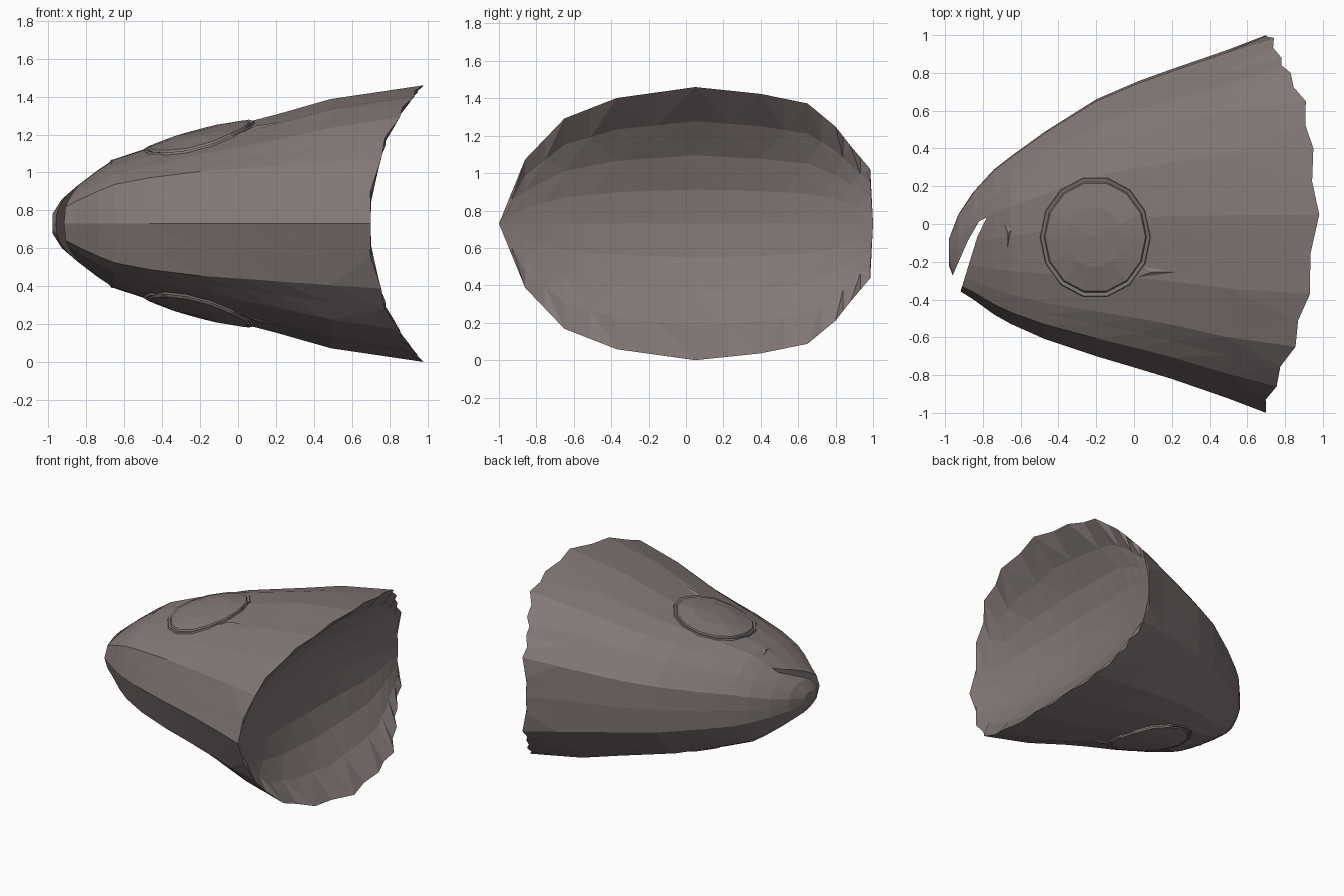
import bpy, bmesh, math
from mathutils import Vector
from mathutils.bvhtree import BVHTree

if "Cube" in bpy.data.objects:
    bpy.data.objects.remove(bpy.data.objects["Cube"])

MID = 0.73  # the head lies on its side, mirrored about this height
skin = bpy.data.materials.new("grey_brown_skin")
skin.diffuse_color = (0.225, 0.187, 0.180, 1)
skin.use_nodes = True
skin.node_tree.nodes["Principled BSDF"].inputs["Base Color"].default_value = skin.diffuse_color


def make(name, bm):
    bmesh.ops.remove_doubles(bm, verts=bm.verts, dist=0.0005)
    bmesh.ops.recalc_face_normals(bm, faces=bm.faces)
    me = bpy.data.meshes.new(name)
    bm.to_mesh(me)
    bm.free()
    ob = bpy.data.objects.new(name, me)
    bpy.context.collection.objects.link(ob)
    me.materials.append(skin)
    return ob


def face(bm, verts):
    pts = []
    for v in verts:
        if all((v.co - p.co).length > 1e-4 for p in pts):
            pts.append(v)
    if len(pts) > 2:
        bm.faces.new(pts)


# Half cross-section from back to belly: (position, half width at neck, half width at snout)
PROFILE = [(1, 0, 0), (.985, .4, .36), (.88, .57, .56), (.8, .71, .70), (.65, .88, .89),
           (.4, .95, .99), (.05, 1, .98), (-.37, .92, .88), (-.65, .77, .75),
           (-.86, .47, .60), (-1, 0, 0)]
fine = []
for p, q in zip(PROFILE, PROFILE[1:]):
    fine += [p, tuple((a + b) / 2 for a, b in zip(p, q))]
fine.append(PROFILE[-1])
N = len(fine)
# Stations from snout: x, belly y, back y, half width
STATIONS = [(-.98, -.22, -.08, .05), (-.93, -.35, .05, .13), (-.85, -.40, .17, .20),
            (-.74, -.48, .29, .285), (-.65, -.53, .36, .345), (-.47, -.61, .49, .405),
            (-.2, -.70, .66, .485), (.02, -.765, .755, .535), (.2, -.82, .82, .58),
            (.49, -.92, .92, .66), (.70, -1, 1, .73)]


def width(i, x):
    front = min(1, max(0, (.7 - x) / 1.2))
    return fine[i][1] * (1 - front) + fine[i][2] * front


def cut_x(i, z, rag=1):
    """Cut face outline; rag is 1 on the ragged rim and fades inwards."""
    return .70 + .27 * (abs(z) / .73) ** 2.4 + rag * .011 * (-1) ** i * (0 < i < N - 1)


# Head skin with a hollowed cut face at the neck
bm = bmesh.new()
rings = []
order = [(i, 1) for i in range(N)] + [(i, -1) for i in range(N - 2, 0, -1)]
for x, lo, hi, hw in STATIONS:
    ring = []
    for i, s in order:
        z = s * width(i, x) * hw
        ring.append(bm.verts.new((cut_x(i, z) if x == STATIONS[-1][0] else x,
                                  (lo + hi) / 2 + (hi - lo) / 2 * fine[i][0], MID + z)))
    rings.append(ring)
n = len(order)
for a, b in zip(rings, rings[1:]):
    for k in range(n):
        m = (k + 1) % n
        face(bm, (a[k], b[k], b[m], a[m]))
bm.faces.new(rings[0])
COLS = 8
DEPTH = .13
grid = []
for i, (v, w, _) in enumerate(fine):
    row = []
    for j in range(COLS + 1):
        t = 2 * j / COLS - 1
        z = w * .73 * t
        sink = DEPTH * (1 - v * v) * (1 - t * t)
        row.append(bm.verts.new((cut_x(i, z, abs(t) ** 8) - sink, v, MID + z)))
    grid.append(row)
for i, (a, b) in enumerate(zip(grid, grid[1:])):
    for j in range(COLS):
        q = (a[j], a[j + 1], b[j + 1], b[j])
        if (i + j) % 2:
            q = q[1:] + q[:1]
        face(bm, (q[0], q[1], q[2]))
        face(bm, (q[0], q[2], q[3]))
bmesh.ops.remove_doubles(bm, verts=bm.verts, dist=0.0005)
bmesh.ops.triangulate(bm, faces=[f for f in bm.faces if len(f.verts) == 4])
surface = BVHTree.FromBMesh(bm)
head = make("fish_head", bm)

# Mouth cutter: a wedge through the whole snout
outline = [(-.78, .035), (-.82, .015), (-.88, -.09), (-.95, -.25), (-1.03, -.42),
           (-.94, -.43), (-.91, -.33), (-.83, -.07)]
bm = bmesh.new()
base = bm.faces.new([bm.verts.new((x, y, .2)) for x, y in outline])
ext = bmesh.ops.extrude_face_region(bm, geom=[base])
for v in ext["geom"]:
    if isinstance(v, bmesh.types.BMVert):
        v.co.z = 1.26
cutter = make("mouth_cutter", bm)
mod = head.modifiers.new("mouth", "BOOLEAN")
mod.operation = "DIFFERENCE"
mod.solver = "EXACT"
mod.object = cutter
cutter.hide_render = True
bpy.context.view_layer.objects.active = head
bpy.ops.object.modifier_apply(modifier=mod.name)
bpy.data.objects.remove(cutter)


def on_skin(x, y, lift, side):
    hit = surface.ray_cast(Vector((x, y, 3)), Vector((0, 0, -1)))[0]
    return (x, y, MID + side * (hit.z - MID + lift))


# Eyes: low rim and shallow dome following the skin
EYE = [(1.0, -.008), (.98, .012), (.92, .004), (.90, .014), (.5, .024)]
SIDES = 14
for side, label in ((1, "left"), (-1, "right")):
    bm = bmesh.new()
    loops = []
    for r, lift in EYE:
        loops.append([bm.verts.new(on_skin(-.205 + .295 * r * math.cos(t),
                                           -.07 + .325 * r * math.sin(t), lift, side))
                      for t in [math.tau * k / SIDES for k in range(SIDES)]])
    for a, b in zip(loops, loops[1:]):
        for k in range(SIDES):
            m = (k + 1) % SIDES
            bm.faces.new((a[k], a[m], b[m], b[k]))
    c = bm.verts.new(on_skin(-.205, -.07, .026, side))
    for k in range(SIDES):
        bm.faces.new((loops[-1][k], loops[-1][(k + 1) % SIDES], c))
    eye = make(label + "_eye", bm)
    if side * sum(f.normal.z * f.area for f in eye.data.polygons) < 0:
        eye.data.flip_normals()

    # Small skin folds at the eye corner and the nostril
    for name, corners in (("eye_corner_fold", [(.0, -.29), (.24, -.255), (.04, -.22)]),
                          ("nostril_fold", [(-.67, -.15), (-.64, -.02), (-.69, .02)])):
        bm = bmesh.new()
        low = [bm.verts.new(on_skin(x, y, -.003, side)) for x, y in corners]
        tip = bm.verts.new(on_skin(sum(p[0] for p in corners) / 3,
                                   sum(p[1] for p in corners) / 3, .012, side))
        bm.faces.new(low)
        for k in range(3):
            bm.faces.new((low[k], low[(k + 1) % 3], tip))
        make(label + "_" + name, bm)
